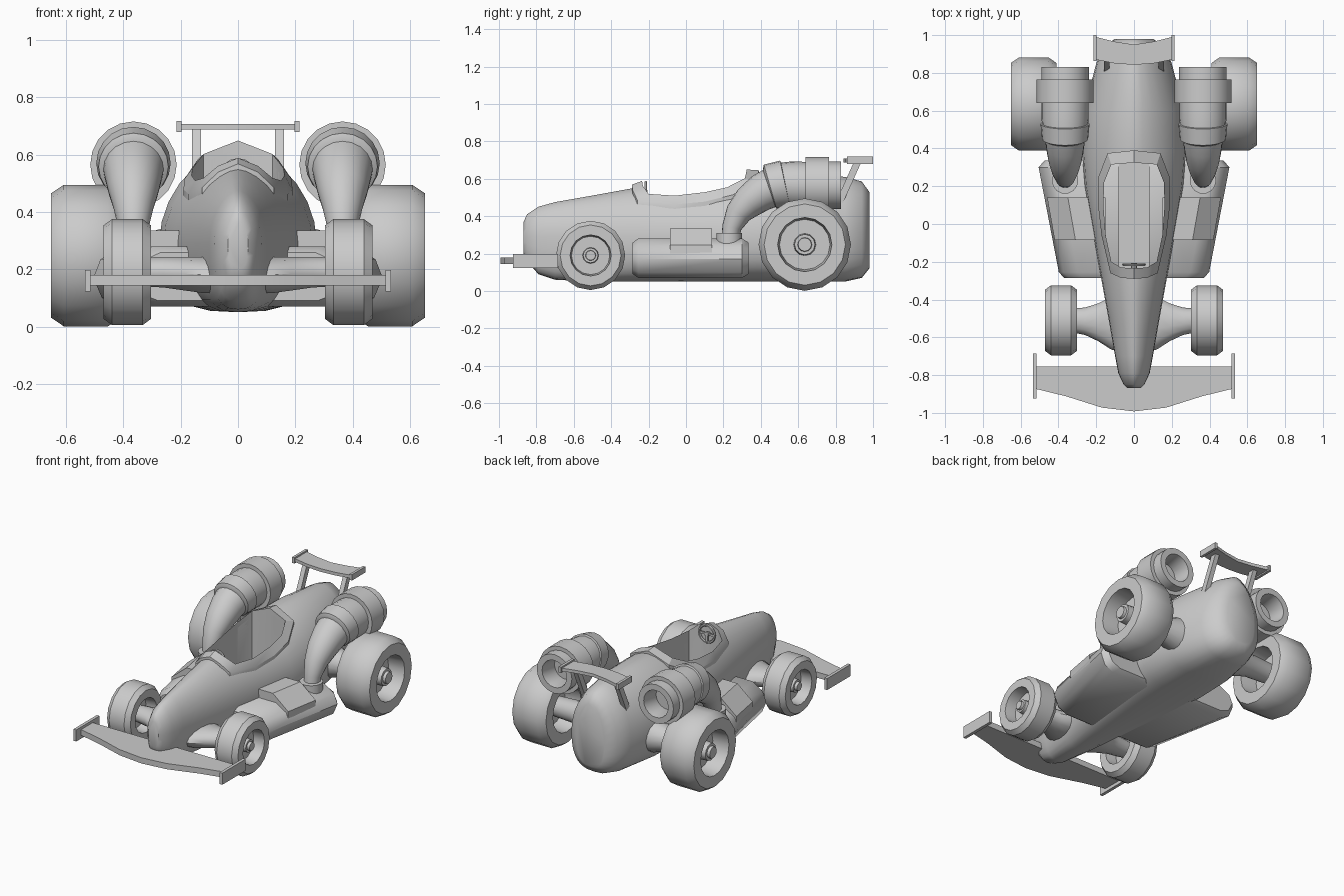
import bpy, bmesh, math
from math import sin, cos, pi

if "Cube" in bpy.data.objects:
    bpy.data.objects.remove(bpy.data.objects["Cube"])

grey = bpy.data.materials.new("plain_grey")
grey.use_nodes = True
GREY = (0.6, 0.6, 0.6, 1)
grey.diffuse_color = GREY
grey.node_tree.nodes["Principled BSDF"].inputs["Base Color"].default_value = GREY


def finish(name, bm, mirror, angle=35):
    bmesh.ops.recalc_face_normals(bm, faces=bm.faces)
    me = bpy.data.meshes.new(name)
    bm.to_mesh(me)
    bm.free()
    me.materials.append(grey)
    ob = bpy.data.objects.new(name, me)
    bpy.context.collection.objects.link(ob)
    bpy.ops.object.select_all(action="DESELECT")
    ob.select_set(True)
    bpy.context.view_layer.objects.active = ob
    bpy.ops.object.shade_smooth_by_angle(angle=math.radians(angle))
    if mirror:
        ob.modifiers.new("mirror", "MIRROR").use_mirror_merge = False
    return ob


def loft(name, rings, mirror=False, loop=False, angle=35):
    """Skin a list of equal-length rings; capped, or joined end to start."""
    bm = bmesh.new()
    vs = [[bm.verts.new(p) for p in r] for r in rings]
    n = len(vs[0])
    pairs = list(zip(vs, vs[1:] + vs[:1])) if loop else list(zip(vs, vs[1:]))
    for a, b in pairs:
        for i in range(n):
            j = (i + 1) % n
            bm.faces.new((a[i], a[j], b[j], b[i]))
    if not loop:
        bm.faces.new(vs[0])
        bm.faces.new(vs[-1])
    return finish(name, bm, mirror, angle)


def circle(n):
    return [(cos(2 * pi * i / n), sin(2 * pi * i / n)) for i in range(n)]


def lathe_x(name, profile, y, z, n=16, loop=False):
    """Revolve (x, radius) points about a sideways axle."""
    return loft(name, [[(x, y + r * c, z + r * s) for c, s in circle(n)] for x, r in profile], True, loop)


def prism(name, outline, z0, z1, mirror=False):
    return loft(name, [[(x, y, z) for x, y in outline] for z in (z0, z1)], mirror)


def box(name, x, y, z, mirror=True):
    return prism(name, [(x[0], y[0]), (x[1], y[0]), (x[1], y[1]), (x[0], y[1])], z[0], z[1], mirror)


# Body: y, half width, bottom, top
STATIONS = [(-.868, .035, .20, .37), (-.85, .055, .16, .41), (-.79, .083, .09, .45),
            (-.7, .10, .06, .475), (-.5, .135, .05, .51), (-.28, .175, .05, .55),
            (0, .225, .05, .57), (.2, .26, .05, .59), (.38, .275, .05, .625),
            (.6, .265, .05, .625), (.85, .2, .05, .61), (.94, .165, .07, .585),
            (.98, .10, .12, .53)]
MID = .29


def body_ring(y, w, lo, hi):
    ring = []
    for c, s in circle(28):
        e = 1.2 if s > 0 else .7
        x = math.copysign(abs(c) ** e, c) * w
        z = MID + (s * (hi - MID) if s > 0 else -abs(s) ** .8 * (MID - lo))
        ring.append((x, y, z))
    return ring


def skin_height(x, y):
    """Height of the upper body skin at a plan position."""
    for a, b in zip(STATIONS, STATIONS[1:]):
        if a[0] <= y <= b[0]:
            t = (y - a[0]) / (b[0] - a[0])
            w, hi = a[1] + t * (b[1] - a[1]), a[3] + t * (b[3] - a[3])
            return MID + (hi - MID) * math.sqrt(max(0, 1 - (abs(x) / w) ** (2 / 1.2)))


body = loft("body", [body_ring(*s) for s in STATIONS], angle=50)

# Cockpit opening and its raised rim
half_in = [(0, -.235), (.07, -.23), (.12, -.2), (.15, -.06), (.162, .1), (.158, .22), (.12, .315), (0, .325)]
half_out = [(0, -.29), (.07, -.285), (.125, -.26), (.172, -.06), (.19, .1), (.188, .25), (.14, .375), (0, .39)]


def both(half):
    return half + [(-x, y) for x, y in half[-2:0:-1]]


cutter = prism("cockpit_cutter", both(half_in), .27, .9)
cutter.hide_render = True
cut = body.modifiers.new("cockpit", "BOOLEAN")
cut.operation, cut.object, cut.solver = "DIFFERENCE", cutter, "EXACT"
bpy.ops.object.select_all(action="DESELECT")
body.select_set(True)
bpy.context.view_layer.objects.active = body
bpy.ops.object.modifier_apply(modifier="cockpit")
bpy.ops.object.shade_smooth_by_angle(angle=math.radians(40))
bpy.data.objects.remove(cutter)

rim = []
for (xi, yi), (xo, yo) in zip(both(half_in), both(half_out)):
    hi, ho = skin_height(xi, yi), skin_height(xo, yo)
    rim.append([(xi, yi, hi - .04), (xo, yo, ho - .02), (xo, yo, ho + .02), (xi, yi, hi + .035)])
loft("cockpit_rim", rim, loop=True, angle=25)

# Steering wheel
WY, WZ = -.215, .525
loft("steering_wheel", [[((.055 + .008 * a) * c, WY + .008 * b, WZ + (.055 + .008 * a) * s)
                         for a, b in circle(6)] for c, s in circle(16)], loop=True)
box("steering_spoke", (-.052, .052), (WY - .005, WY + .005), (WZ - .006, WZ + .006), False)
box("steering_post", (-.008, .008), (WY - .005, WY + .005), (WZ - .052, WZ), False)
loft("steering_column", [[(.015 * c, y, z + .015 * s) for c, s in circle(8)]
                         for y, z in ((-.30, .50), (WY + .008, WZ))])


# Wheels: tyre, dished disc and hub
def wheel(name, y, z, x0, x1, r, hole, hub):
    ch = .18 * (x1 - x0)
    mid = (x0 + x1) / 2
    lathe_x(name + "_tyre", [(x0, hole), (x0, r * .88), (x0 + ch, r), (x1 - ch, r), (x1, r * .88),
                             (x1, hole), (mid + .01, hole * .93), (mid - .01, hole * .93)], y, z, 16, True)
    lathe_x(name + "_disc", [(mid - .012, hole), (mid + .012, hole)], y, z)
    lathe_x(name + "_hub", [(mid, hub * 1.1), (x1 - .03, hub), (x1 - .03, hub * .7), (x1 - .012, hub * .65)], y, z, 12)


wheel("front_wheel", -.51, .19, .303, .47, .185, .11, .04)
wheel("rear_wheel", .635, .248, .41, .652, .247, .145, .055)
lathe_x("rear_axle", [(.12, .115), (.24, .10), (.34, .07), (.54, .06)], .635, .25)

# Front suspension fairing, flared at the body
loft("front_suspension", [[(x, y + a * c, z + b * s) for c, s in circle(14)] for x, y, z, a, b in
     ((.04, -.53, .18, .15, .065), (.12, -.525, .18, .14, .065), (.19, -.52, .185, .1, .06),
      (.26, -.515, .19, .072, .055), (.32, -.51, .19, .065, .052), (.39, -.51, .19, .05, .045))], True)

# Side pods with a raised cover
POD = [(-.09, .07), (-.03, .1), (0, .17), (-.025, .235), (-.1, .28)]


def pod_ring(y, x, s=1.0):
    zc = .175
    pts = [(.08, .07)] + [(x + d, z) for d, z in POD] + [(.08, .28)]
    return [(px, y, zc + (z - zc) * s) for px, z in pts]


loft("side_pod", [pod_ring(-.285, .37, .8), pod_ring(-.255, .398), pod_ring(.3, .505), pod_ring(.335, .475, .8)],
     True, angle=42)
loft("pod_cover", [[(.15, y, .2), (x, y, .2), (x, y, .245), (x - .11, y, .335), (.15, y, .335)]
                   for y, x in ((-.085, .42), (.14, .46))], True, angle=20)

# Exhaust: bent pipe, sleeve and nozzle, centred on EX
EX = .365


def tube(name, path, n=20, loop=False):
    """Path points: y, z, radius, heading in degrees (90 is straight up)."""
    rings = []
    for y, z, r, deg in path:
        t = math.radians(deg)
        rings.append([(EX + r * c, y - sin(t) * r * s, z + cos(t) * r * s) for c, s in circle(n)])
    loft(name, rings, True, loop)


tube("exhaust_collar", [(.23, .24, .07, 90), (.23, .31, .07, 90)], 14)
tube("exhaust_pipe", [(.235, .27, .045, 88), (.245, .34, .052, 75), (.28, .415, .07, 58),
                      (.335, .475, .088, 42), (.4, .525, .1, 28), (.47, .56, .108, 15)])
tube("exhaust_sleeve", [(.44, .555, .10, 17), (.45, .558, .122, 16), (.53, .57, .13, 12), (.535, .57, .1, 12)])
tube("exhaust_barrel", [(.5, .567, .118, 12), (.56, .567, .125, 0), (.66, .565, .125, 0)])
tube("exhaust_nozzle", [(.64, .565, .1, 0), (.64, .565, .151, 0), (.765, .565, .151, 0), (.765, .565, .126, 0),
                        (.83, .565, .126, 0), (.83, .565, .088, 0), (.71, .565, .075, 0)], loop=True)
tube("exhaust_plug", [(.70, .565, .1, 0), (.72, .565, .1, 0)])

# Front wing
edge = [(0, -.992), (.17, -.972), (.36, -.912), (.52, -.873), (.52, -.755)]
prism("front_wing", both([(0, -.992)] + edge[1:] + [(0, -.755)]), .143, .18)
box("front_wing_end", (.515, .535), (-.925, -.685), (.122, .197))

# Rear wing on two slanted struts
prism("rear_wing", both([(0, .843), (.1, .85), (.2, .87), (.2, .99), (.1, .965), (0, .95)]), .688, .708)
box("rear_wing_end", (.198, .215), (.862, 1.0), (.68, .718))
loft("rear_wing_strut", [[(x, y + d, z) for x, d in ((.13, -.02), (.16, -.02), (.16, .02), (.13, .02))]
                         for y, z in ((.81, .45), (.92, .695))], True)
